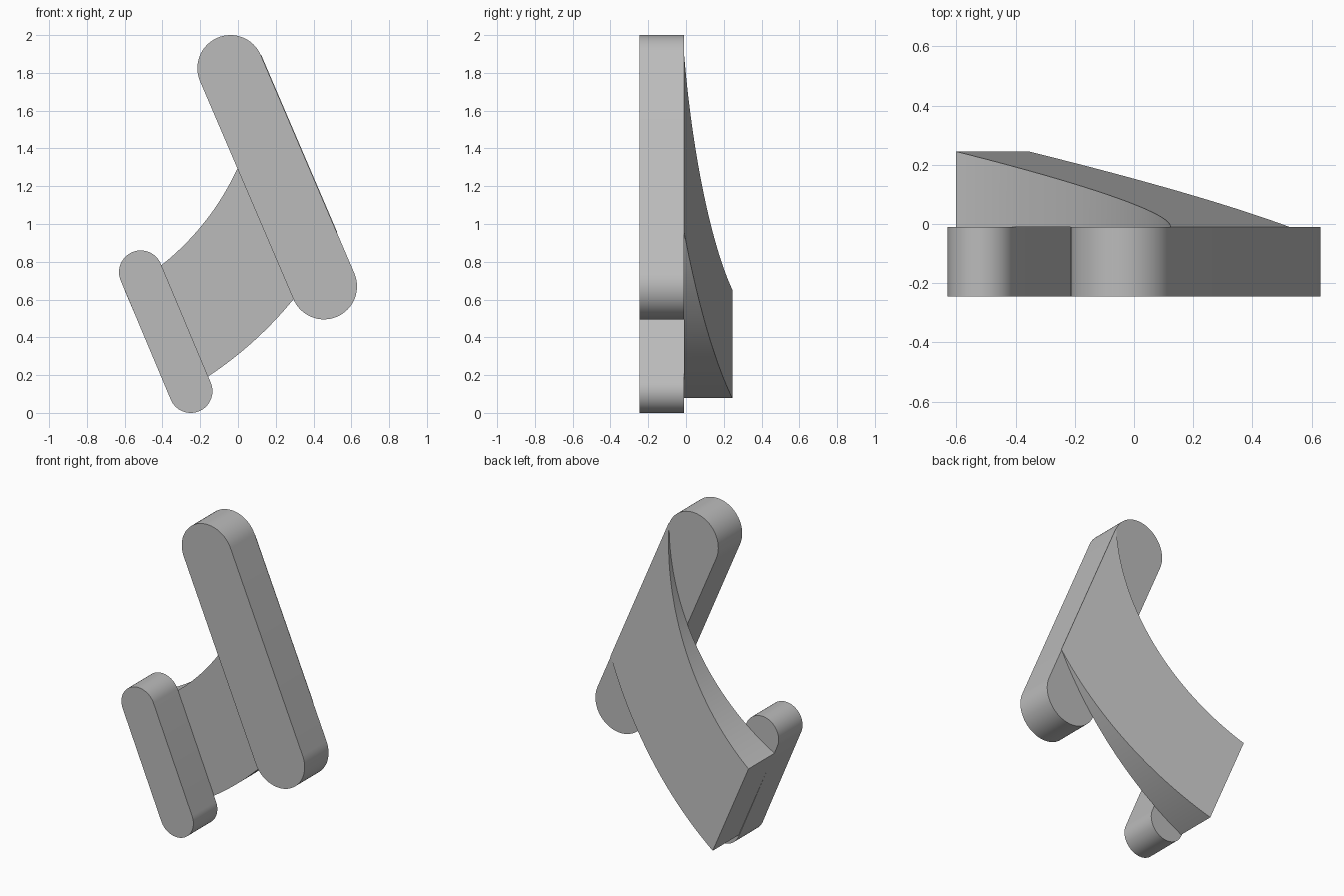
import bpy, bmesh, math
from mathutils import Vector

if "Cube" in bpy.data.objects:
    bpy.data.objects.remove(bpy.data.objects["Cube"], do_unlink=True)

FRONT, MID, BACK = -0.245, -0.01, 0.245

grey = bpy.data.materials.new("plain_grey")
grey.use_nodes = True
grey.diffuse_color = (0.5, 0.5, 0.5, 1)
grey.node_tree.nodes["Principled BSDF"].inputs["Base Color"].default_value = (0.5, 0.5, 0.5, 1)


def finish(name, bm):
    """Turn a bmesh into a grey object with smooth curves and sharp edges."""
    bmesh.ops.remove_doubles(bm, verts=bm.verts, dist=1e-5)
    bmesh.ops.recalc_face_normals(bm, faces=bm.faces)
    mesh = bpy.data.meshes.new(name)
    bm.to_mesh(mesh)
    bm.free()
    mesh.materials.append(grey)
    obj = bpy.data.objects.new(name, mesh)
    bpy.context.collection.objects.link(obj)
    bpy.ops.object.select_all(action='DESELECT')
    obj.select_set(True)
    bpy.context.view_layer.objects.active = obj
    bpy.ops.object.shade_smooth_by_angle(angle=math.radians(30))


def rounded_bar(name, top, bottom, radius, steps=32):
    """Extruded bar with a half-round at each end."""
    axis = Vector(top) - Vector(bottom)
    start = math.atan2(axis.y, axis.x) - math.pi / 2
    bm = bmesh.new()
    ring = []
    for k, centre in enumerate((top, bottom)):
        for i in range(steps + 1):
            a = start + math.pi * (k + i / steps)
            ring.append(bm.verts.new((centre[0] + radius * math.cos(a), FRONT,
                                      centre[1] + radius * math.sin(a))))
    face = bm.faces.new(ring)
    out = bmesh.ops.extrude_face_region(bm, geom=[face], use_keep_orig=True)
    moved = [g for g in out["geom"] if isinstance(g, bmesh.types.BMVert)]
    bmesh.ops.translate(bm, verts=moved, vec=(0, MID - FRONT, 0))
    finish(name, bm)


# Long and short rounded bars
rounded_bar("long_bar", (-0.04, 1.825), (0.455, 0.67), 0.175)
rounded_bar("short_bar", (-0.515, 0.745), (-0.25, 0.115), 0.115)

# Curved wedge joining the bars, bounded by two concentric arcs
across = Vector((0.919, 0.394))
down = Vector((0.394, -0.919))
centre = Vector((-1.266, 1.872))
near, far, steps = 0.13, 1.286, 48
bm = bmesh.new()
sections = []
for i in range(steps + 1):
    t = i / steps
    s = near + (far - near) * t
    back = BACK + (MID - BACK) * t
    hi, lo = (centre + across * s + down * math.sqrt(r * r - s * s) for r in (1.389, 2.012))
    sections.append([bm.verts.new((p.x, y, p.y))
                     for p, y in ((hi, MID), (lo, MID), (lo, back), (hi, back))])
for a, b in zip(sections, sections[1:]):
    for j in range(4):
        k = (j + 1) % 4
        bm.faces.new((a[j], a[k], b[k], b[j]))
bm.faces.new(sections[0])
finish("curved_wedge", bm)
